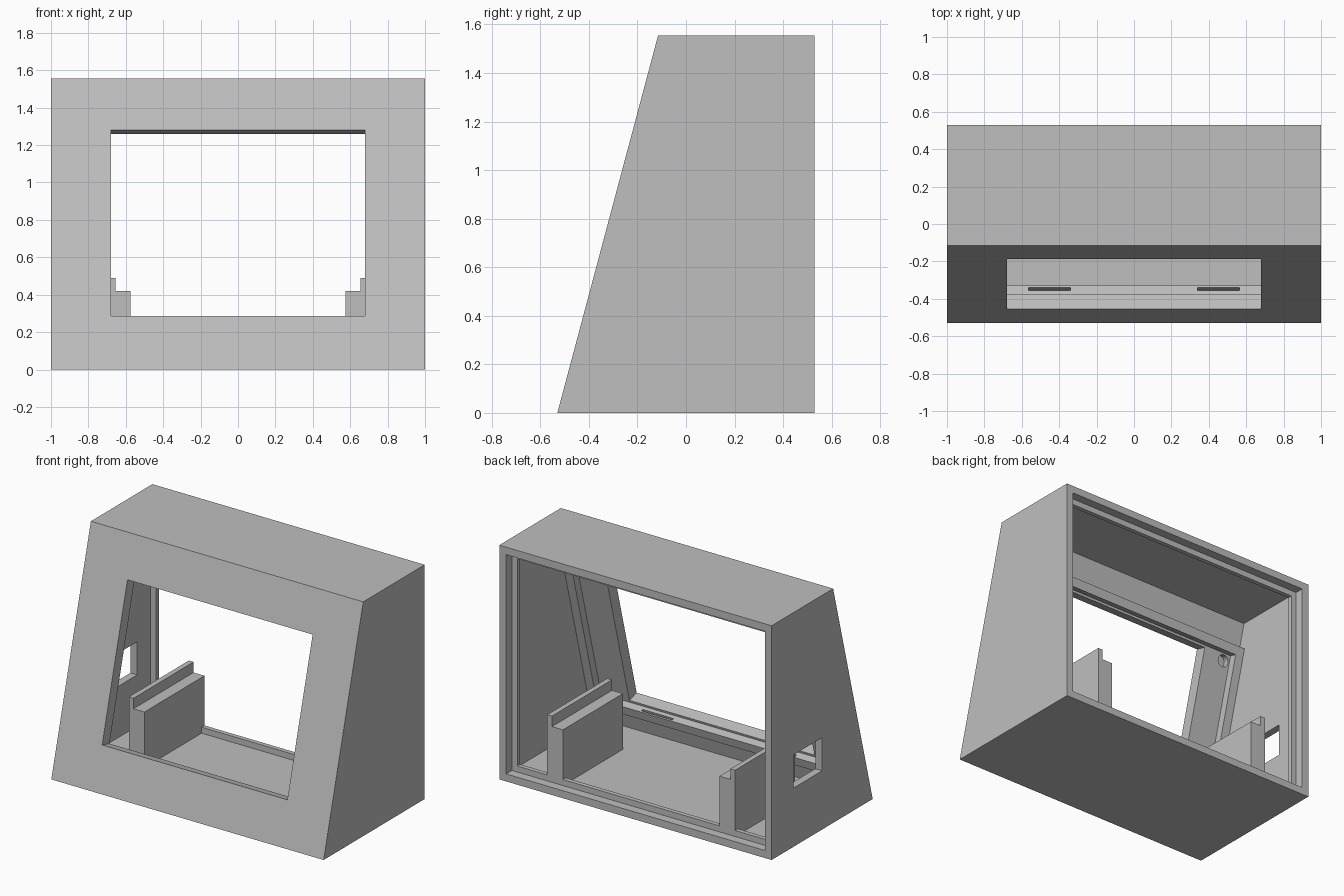
import bpy, bmesh, math
from mathutils import Vector

cube = bpy.data.objects.get("Cube")
if cube:
    bpy.data.objects.remove(cube, do_unlink=True)

grey = bpy.data.materials.new("plain_grey")
grey.use_nodes = True
grey.diffuse_color = (0.52, 0.52, 0.52, 1)
grey.node_tree.nodes["Principled BSDF"].inputs["Base Color"].default_value = (0.52, 0.52, 0.52, 1)

# Main sizes
HEIGHT, BACK, FRONT, TOP_FRONT = 1.555, 0.53, -0.53, -0.115
WALL, FACE = 0.05, 0.08
tilt = math.atan2(TOP_FRONT - FRONT, HEIGHT)
up = Vector((0, math.sin(tilt), math.cos(tilt)))
inward = Vector((0, math.cos(tilt), -math.sin(tilt)))
corner = Vector((0, FRONT, 0))


def prism(name, profile, x0, x1):
    """Extrude a (y, z) outline along x."""
    bm = bmesh.new()
    face = bm.faces.new([bm.verts.new((x0, y, z)) for y, z in profile])
    moved = bmesh.ops.extrude_face_region(bm, geom=[face])["geom"]
    bmesh.ops.translate(bm, vec=(x1 - x0, 0, 0),
                        verts=[v for v in moved if isinstance(v, bmesh.types.BMVert)])
    bmesh.ops.recalc_face_normals(bm, faces=bm.faces)
    mesh = bpy.data.meshes.new(name)
    bm.to_mesh(mesh)
    bm.free()
    mesh.materials.append(grey)
    obj = bpy.data.objects.new(name, mesh)
    bpy.context.collection.objects.link(obj)
    return obj


def box(name, x0, x1, y0, y1, z0, z1):
    return prism(name, [(y0, z0), (y1, z0), (y1, z1), (y0, z1)], x0, x1)


def on_slope(u, n):
    """Point u along the sloped face and n inward from it."""
    p = corner + up * u + inward * n
    return p.y, p.z


def slope_box(name, x0, x1, u0, u1, n0, n1):
    return prism(name, [on_slope(u0, n0), on_slope(u0, n1),
                        on_slope(u1, n1), on_slope(u1, n0)], x0, x1)


def cut(target, cutter):
    cutter.hide_render = True
    mod = target.modifiers.new("cut", "BOOLEAN")
    mod.operation = "DIFFERENCE"
    mod.solver = "EXACT"
    mod.object = cutter
    bpy.context.view_layer.objects.active = target
    bpy.ops.object.modifier_apply(modifier=mod.name)
    bpy.data.objects.remove(cutter, do_unlink=True)


# Casing with sloped front
casing = prism("casing", [(FRONT, 0), (BACK, 0), (BACK, HEIGHT), (TOP_FRONT, HEIGHT)], -1, 1)

# Hollow interior
slope = math.tan(tilt)
def inner_y(z):
    return FRONT + z * slope + FACE / math.cos(tilt)

low, high = WALL, HEIGHT - WALL
RING_FRONT, RING_BACK, LIP = 0.44, 0.47, 0.09
cut(casing, prism("cavity", [(inner_y(low), low), (RING_FRONT, low),
                             (RING_FRONT, high), (inner_y(high), high)], -1 + WALL, 1 - WALL))
# Back opening: ledge, then recess for a rear panel
cut(casing, box("ledge_opening", -1 + LIP, 1 - LIP, 0.4, 0.5, LIP, HEIGHT - LIP))
cut(casing, box("panel_recess", -1 + WALL, 1 - WALL, RING_BACK, 0.6, low, high))

# Window in the sloped front and cable hole in one side
WIN_LOW, WIN_HIGH, WIN_X = 0.295, 1.325, 0.68
cut(casing, slope_box("window", -WIN_X, WIN_X, WIN_LOW, WIN_HIGH, -0.1, 0.15))
cut(casing, box("cable_hole", -1.1, -0.9, 0, 0.3, 0.39, 0.61))

# Blind screw holes near the window corners
for x in (-0.84, 0.84):
    for u in (WIN_LOW + 0.035, WIN_HIGH - 0.035):
        y, z = on_slope(u, FACE)
        bpy.ops.mesh.primitive_cylinder_add(vertices=24, radius=0.04, depth=0.08,
                                            location=(x, y, z),
                                            rotation=(math.pi / 2 - tilt, 0, 0))
        cut(casing, bpy.context.object)

# Retaining frame behind the front face
BAR_X, BAR_N = 0.89, FACE + 0.053
for name, u0, u1 in (("lower_bar", WIN_LOW - 0.075, WIN_LOW - 0.015),
                     ("upper_bar", WIN_HIGH + 0.015, WIN_HIGH + 0.075)):
    bar = slope_box(name, -BAR_X, BAR_X, u0, u1, FACE, BAR_N)
    for x0, x1 in ((-0.565, -0.34), (0.34, 0.565)):
        cut(bar, slope_box("clip_slot", x0, x1, u0 - 0.02, u1 + 0.02, 0.107, 0.122))

for side, sign in (("left", 1), ("right", -1)):
    slope_box(side + "_bar", sign * BAR_X, sign * (1 - WALL),
              WIN_LOW - 0.075, WIN_HIGH + 0.075, FACE, BAR_N)
    # Stepped support blocks on the floor
    box(side + "_support_low", sign * 0.575, sign * 0.655, -0.16, RING_BACK, WALL, 0.42)
    box(side + "_support_high", sign * 0.655, sign * 0.69, -0.16, RING_BACK, WALL, 0.49)
